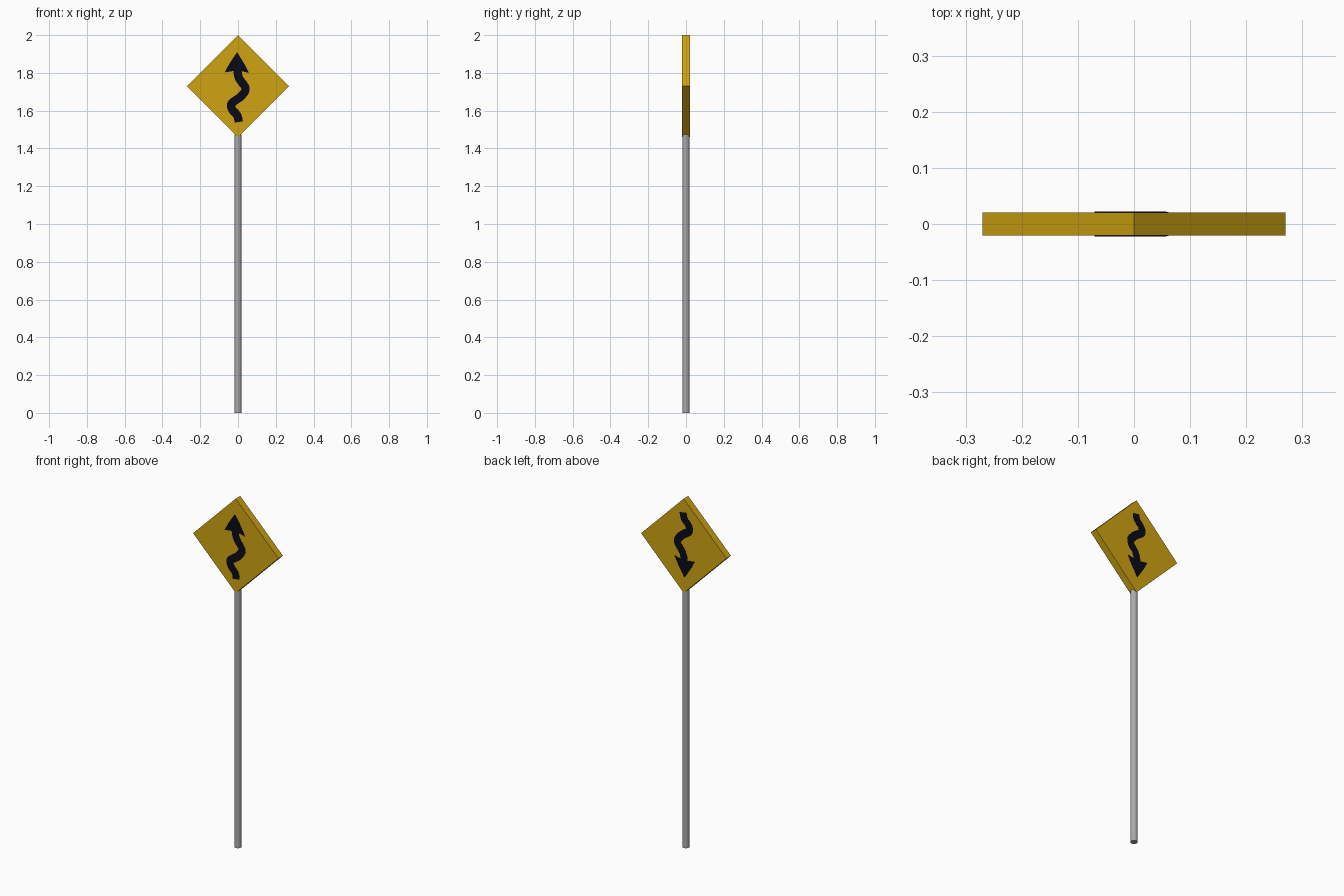
import bpy, bmesh, math
from mathutils import Vector

if "Cube" in bpy.data.objects:
    bpy.data.objects.remove(bpy.data.objects["Cube"])

CZ, R, T = 1.73, 0.27, 0.0205   # sign centre height, half diagonal, half thickness


def material(name, rgb):
    m = bpy.data.materials.new(name)
    m.diffuse_color = (*rgb, 1)
    m.use_nodes = True
    m.node_tree.nodes["Principled BSDF"].inputs["Base Color"].default_value = m.diffuse_color
    return m


yellow = material("sign yellow", (0.62, 0.37, 0.006))
black = material("arrow black", (0.003, 0.003, 0.010))
grey = material("post grey", (0.40, 0.40, 0.41))


def add(name, bm, mat):
    bmesh.ops.recalc_face_normals(bm, faces=bm.faces)
    me = bpy.data.meshes.new(name)
    bm.to_mesh(me)
    bm.free()
    me.materials.append(mat)
    ob = bpy.data.objects.new(name, me)
    bpy.context.collection.objects.link(ob)
    return ob


def prism(bm, pts, y0, y1):
    """Extrude an x-z outline between two y planes."""
    a = [bm.verts.new((x, y0, z)) for x, z in pts]
    b = [bm.verts.new((x, y1, z)) for x, z in pts]
    bm.faces.new(a)
    bm.faces.new(b[::-1])
    for i in range(len(pts)):
        j = (i + 1) % len(pts)
        bm.faces.new((a[i], a[j], b[j], b[i]))


# post
bm = bmesh.new()
bmesh.ops.create_cone(bm, cap_ends=True, segments=16, radius1=0.019, radius2=0.019, depth=1.475)
bmesh.ops.translate(bm, verts=bm.verts, vec=(0, 0, 1.475 / 2))
post = add("post", bm, grey)
for p in post.data.polygons:
    p.use_smooth = len(p.vertices) == 4

# diamond sign plate
bm = bmesh.new()
prism(bm, [(0, CZ - R), (R, CZ), (0, CZ + R), (-R, CZ)], -T, T)
add("sign_plate", bm, yellow)

# winding arrow outlines, relative to the sign centre
path = [Vector(p) for p in ((-0.006, 0.11), (0.004, 0.045), (0.04, -0.012), (0.015, -0.055),
                            (-0.034, -0.092), (-0.03, -0.125), (-0.004, -0.155), (0.004, -0.19))]
head = [(-0.005, 0.18), (0.035, 0.115), (0.058, 0.07), (0.022, 0.078),
        (-0.022, 0.08), (-0.07, 0.073), (-0.045, 0.12)]


def smooth_path(p, n=5):
    q = [p[0]] + p + [p[-1]]
    out = []
    for i in range(1, len(q) - 2):
        a, b, c, d = q[i - 1:i + 3]
        for k in range(n):
            t = k / n
            out.append(0.5 * (2 * b + (c - a) * t + (2 * a - 5 * b + 4 * c - d) * t * t
                              + (3 * b - a - 3 * c + d) * t ** 3))
    return out + [p[-1]]


def ribbon(p, half):
    left, right = [], []
    for i, c in enumerate(p):
        d = (p[min(i + 1, len(p) - 1)] - p[max(i - 1, 0)]).normalized()
        n = Vector((-d.y, d.x)) * half
        left.append(c + n)
        right.append(c - n)
    return left + right[::-1]


# front arrow points up; the rear one is the same arrow turned half round the x axis
shaft = ribbon(smooth_path(path), 0.022)
for name, s in (("front_arrow", 1), ("back_arrow", -1)):
    bm = bmesh.new()
    for outline, lift in ((shaft, 0.001), (head, 0.0015)):
        prism(bm, [(x, CZ + s * z) for x, z in outline], -s * (T + lift), -s * (T - 0.002))
    add(name, bm, black)
